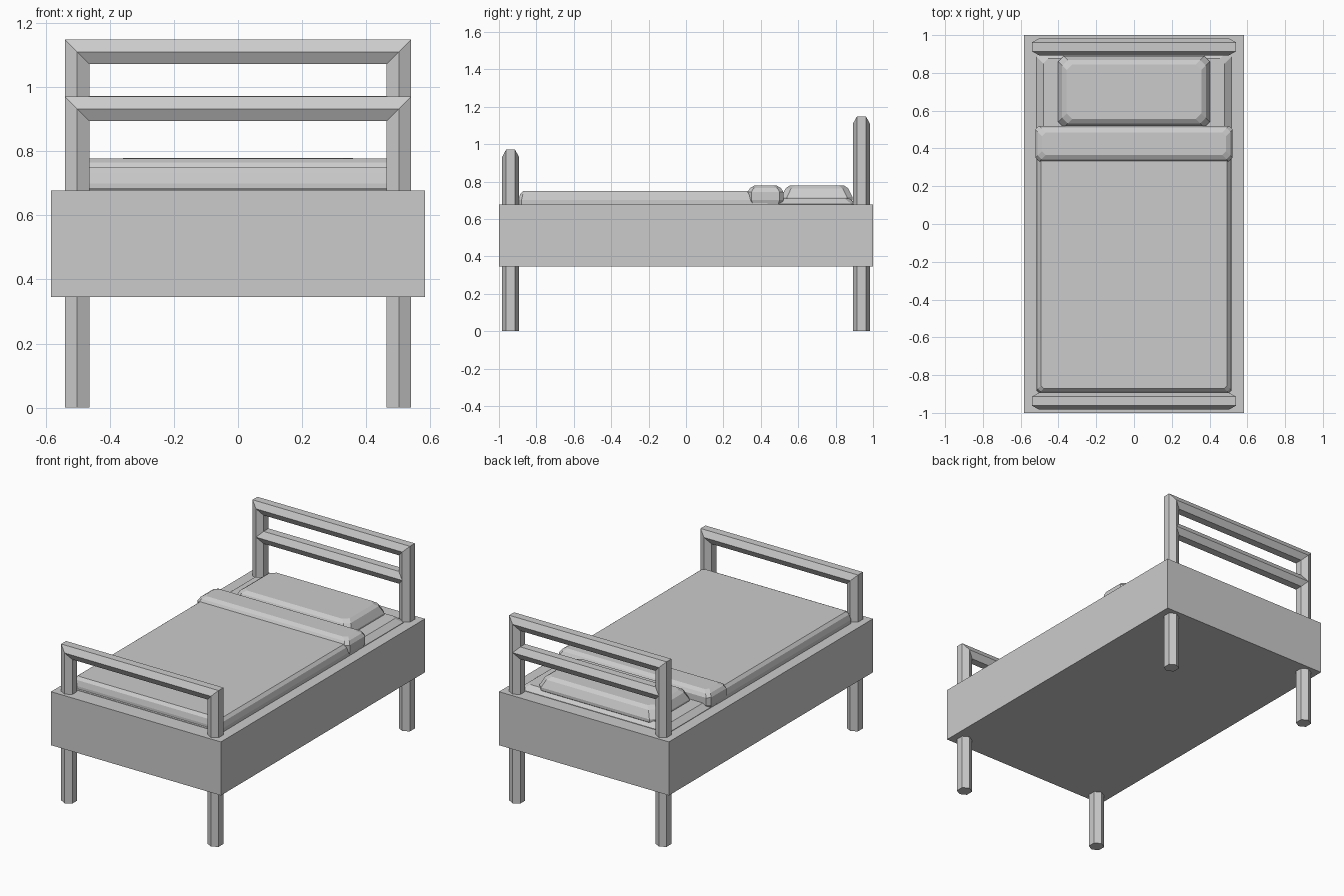
import bpy, bmesh

if "Cube" in bpy.data.objects:
    bpy.data.objects.remove(bpy.data.objects["Cube"])


def make_object(name, verts, faces):
    mesh = bpy.data.meshes.new(name)
    mesh.from_pydata(verts, [], faces)
    bm = bmesh.new()
    bm.from_mesh(mesh)
    bmesh.ops.recalc_face_normals(bm, faces=bm.faces)
    bm.to_mesh(mesh)
    bm.free()
    obj = bpy.data.objects.new(name, mesh)
    bpy.context.collection.objects.link(obj)
    return obj


def loft(name, rings):
    """Skin a list of equal-length vertex rings and cap both ends."""
    n = len(rings[0])
    verts = [v for ring in rings for v in ring]
    faces = [(r * n + i, r * n + (i + 1) % n, (r + 1) * n + (i + 1) % n, (r + 1) * n + i)
             for r in range(len(rings) - 1) for i in range(n)]
    faces += [tuple(range(n)), tuple(range(len(verts) - n, len(verts)))]
    return make_object(name, verts, faces)


# Six-sided section of the wooden frame: (outward offset, y offset)
HEX = [(0, 0.045), (0.038, 0.024), (0.038, -0.024), (0, -0.045), (-0.038, -0.024), (-0.038, 0.024)]


def bar(name, y, stations):
    """Sweep HEX through (x, z, outward x, outward z) stations; diagonals give mitres."""
    return loft(name, [[(x + o * nx, y + d, z + o * nz) for o, d in HEX]
                       for x, z, nx, nz in stations])


def end_frame(name, y, top):
    px, z = 0.502, top - 0.038
    bar(name, y, [(-px, 0, -1, 0), (-px, z, -1, 1), (px, z, 1, 1), (px, 0, 1, 0)])


def cushion(name, y0, y1, hx, rings, cut):
    """Stack of corner-cut rectangles; rings hold (side inset, z)."""
    cy, hy = (y0 + y1) / 2, (y1 - y0) / 2
    out = []
    for inset, z in rings:
        a, b = hx - inset, hy - inset
        pts = [(a, b - cut), (a - cut, b), (cut - a, b), (-a, b - cut),
               (-a, cut - b), (cut - a, -b), (a - cut, -b), (a, cut - b)]
        out.append([(x, cy + y, z) for x, y in pts])
    return loft(name, out)


# Solid box base
bpy.ops.mesh.primitive_cube_add(size=1, location=(0, 0, 0.511))
base = bpy.context.object
base.name = "bed_base"
base.scale = (1.166, 2, 0.332)

# Head and foot frames, whose posts are also the legs
end_frame("headboard_frame", 0.938, 1.148)
end_frame("footboard_frame", -0.938, 0.970)
bar("headboard_rail", 0.938, [(-0.502, 0.934, 0, 1), (0.502, 0.934, 0, 1)])

# Bedding
cushion("mattress", -0.90, 0.91, 0.515, [(0, 0.60), (0, 0.68), (0.035, 0.708)], 0.025)
cushion("blanket", -0.895, 0.45, 0.517, [(0, 0.61), (0, 0.70), (0.008, 0.733), (0.024, 0.75)], 0.015)
cushion("blanket_fold", 0.33, 0.52, 0.522,
        [(0.02, 0.64), (0, 0.70), (0, 0.745), (0.012, 0.765), (0.035, 0.778)], 0.02)
cushion("pillow", 0.51, 0.89, 0.402,
        [(0.015, 0.68), (0, 0.70), (0, 0.718), (0.022, 0.763), (0.045, 0.779)], 0.03)
